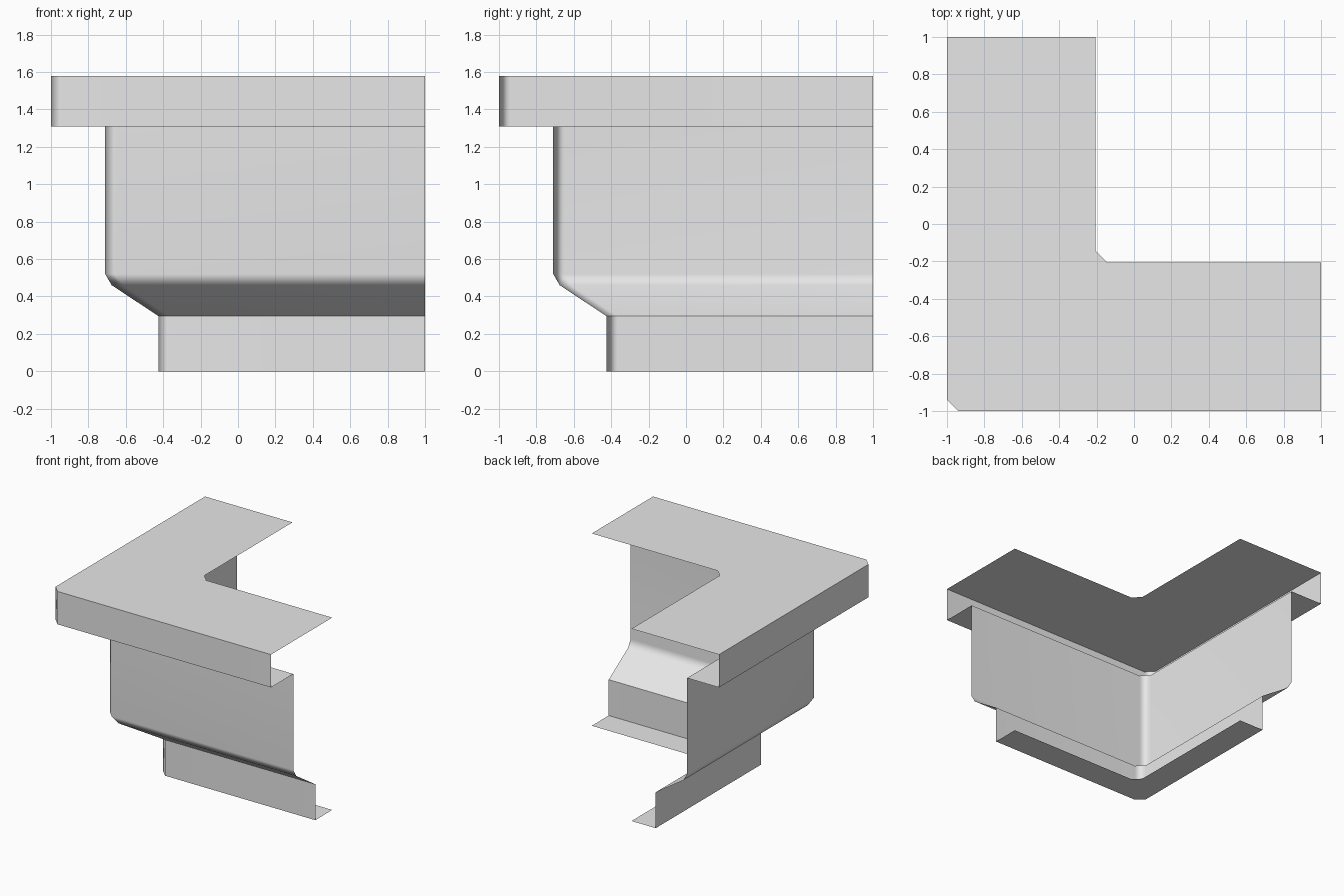
import bpy
import bmesh
import math

cube = bpy.data.objects.get("Cube")
if cube:
    bpy.data.objects.remove(cube, do_unlink=True)

# Single plain grey finish
grey = bpy.data.materials.new("plain_grey")
grey.use_nodes = True
colour = (0.8, 0.8, 0.8, 1.0)
grey.diffuse_color = colour
grey.node_tree.nodes["Principled BSDF"].inputs["Base Color"].default_value = colour

# Cross-section: (distance of the wall from centre, height), top lip to bottom lip
INNER, CHAMFER, END = -0.205, 0.06, 1.0
profile = [
    (INNER, 1.58), (-1.0, 1.58), (-1.0, 1.31), (-0.71, 1.31),
    (-0.71, 0.52), (-0.675, 0.46), (-0.425, 0.295),
    (-0.425, 0.0), (INNER, 0.0),
]


def corner_path(p):
    """L-shaped plan line with a chamfered corner."""
    return [(p, END), (p, p + CHAMFER), (p + CHAMFER, p), (END, p)]


# Sweep the section around the corner as an open shell
bm = bmesh.new()
rows = [[bm.verts.new((x, y, z)) for x, y in corner_path(p)] for p, z in profile]
for upper, lower in zip(rows, rows[1:]):
    for i in range(len(upper) - 1):
        bm.faces.new((upper[i], lower[i], lower[i + 1], upper[i + 1]))

mesh = bpy.data.meshes.new("corner_moulding")
bm.to_mesh(mesh)
bm.free()
mesh.materials.append(grey)
moulding = bpy.data.objects.new("corner_moulding", mesh)
bpy.context.collection.objects.link(moulding)

# Soft chamfers and knee, crisp right-angle folds
bpy.ops.object.select_all(action="DESELECT")
moulding.select_set(True)
bpy.context.view_layer.objects.active = moulding
bpy.ops.object.shade_smooth_by_angle(angle=math.radians(50))
weighted = moulding.modifiers.new("flat_walls", "WEIGHTED_NORMAL")
weighted.keep_sharp = True
